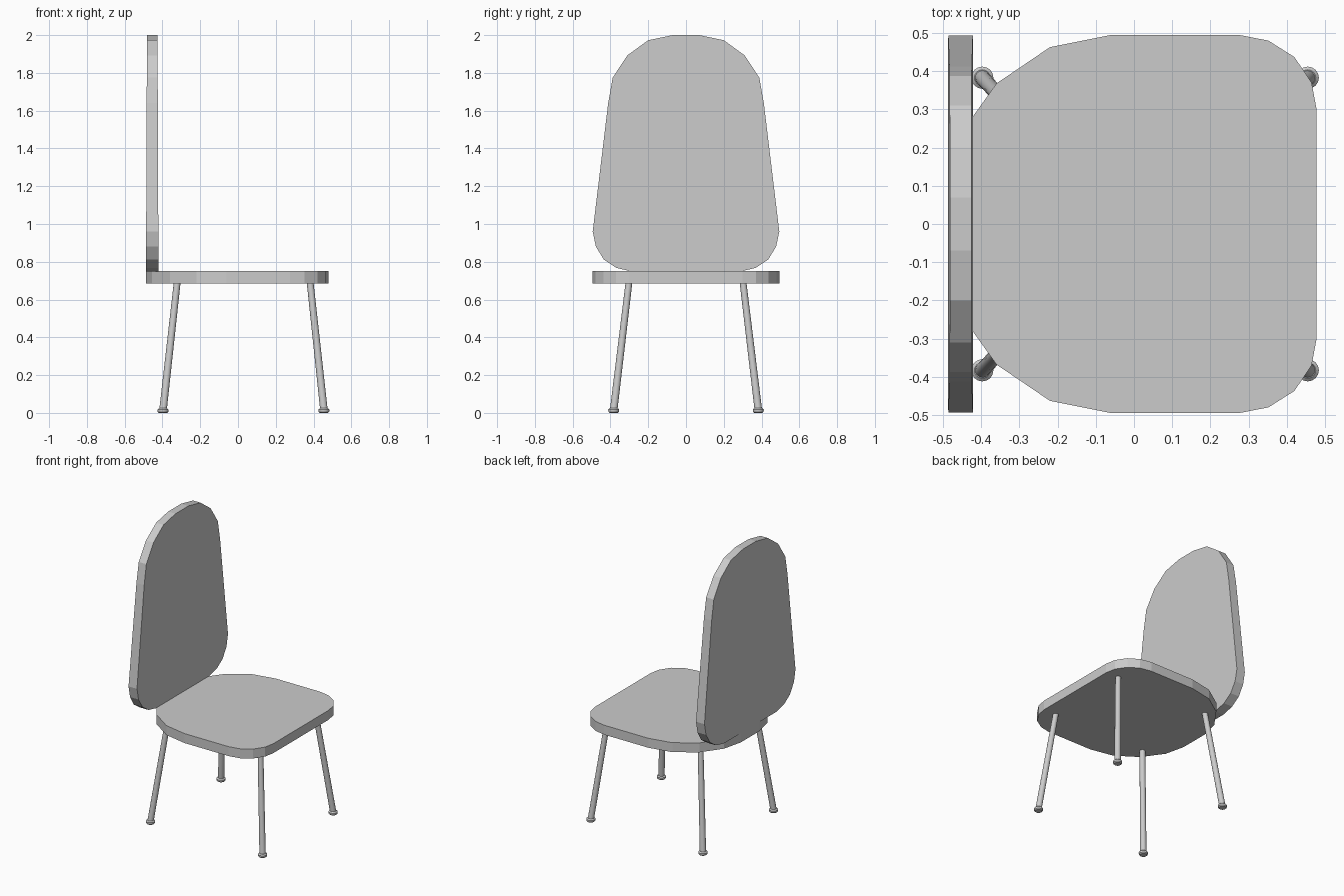
import bpy, bmesh
from mathutils import Vector

cube = bpy.data.objects.get("Cube")
if cube:
    bpy.data.objects.remove(cube, do_unlink=True)

grey = bpy.data.materials.new("plain grey")
grey.use_nodes = True
colour = (0.6, 0.6, 0.6, 1)
grey.diffuse_color = colour
grey.node_tree.nodes["Principled BSDF"].inputs["Base Color"].default_value = colour


def add_object(name, bm):
    bmesh.ops.recalc_face_normals(bm, faces=bm.faces)
    mesh = bpy.data.meshes.new(name)
    bm.to_mesh(mesh)
    bm.free()
    mesh.materials.append(grey)
    obj = bpy.data.objects.new(name, mesh)
    bpy.context.collection.objects.link(obj)
    return obj


def panel(name, half, place, offset):
    """Mirror half an outline across y and give it thickness."""
    outline = half + [(a, -y) for a, y in reversed(half)]
    bm = bmesh.new()
    face = bm.faces.new([bm.verts.new(place(a, y)) for a, y in outline])
    new = bmesh.ops.extrude_face_region(bm, geom=[face])["geom"]
    for v in new:
        if isinstance(v, bmesh.types.BMVert):
            v.co += offset(v.co)
    return add_object(name, bm)


# Seat: (x, y) outline, flat slab
seat_half = [(0.478, 0.30), (0.465, 0.37), (0.42, 0.437), (0.352, 0.48),
             (0.275, 0.495), (-0.06, 0.495), (-0.22, 0.463), (-0.36, 0.368),
             (-0.455, 0.235), (-0.487, 0.10)]
panel("seat", seat_half, lambda x, y: (x, y, 0.685),
      lambda co: Vector((0, 0, 0.065)))

# Backrest: (z, y) outline, a touch thinner towards the top
def half_depth(z):
    return 0.033 - 0.005 * (z - 0.75) / 1.25

back_half = [(2.0, 0.07), (1.973, 0.20), (1.893, 0.31), (1.775, 0.388),
             (1.64, 0.412), (0.96, 0.494), (0.88, 0.477), (0.812, 0.435),
             (0.768, 0.37), (0.748, 0.285)]
panel("backrest", back_half, lambda z, y: (-0.454 - half_depth(z), y, z),
      lambda co: Vector((2 * half_depth(co.z), 0, 0)))


# Legs: splayed round tubes standing on small rounded feet
def tube(name, rings, sides=16):
    """Join horizontal circles given as (centre, radius)."""
    bm = bmesh.new()
    loops = []
    for centre, radius in rings:
        ring = bmesh.ops.create_circle(bm, segments=sides, radius=radius)["verts"]
        bmesh.ops.translate(bm, verts=ring, vec=centre)
        loops.append(ring)
    for low, high in zip(loops, loops[1:]):
        for i in range(sides):
            j = (i + 1) % sides
            bm.faces.new((low[i], low[j], high[j], high[i]))
    bm.faces.new(loops[0])
    bm.faces.new(loops[-1])
    obj = add_object(name, bm)
    bpy.ops.object.select_all(action="DESELECT")
    obj.select_set(True)
    bpy.context.view_layer.objects.active = obj
    bpy.ops.object.shade_smooth_by_angle(angle=0.6)


for end, top_x, foot_x in (("front", 0.382, 0.455), ("back", -0.322, -0.397)):
    for side, s in (("left", 1), ("right", -1)):
        foot = Vector((foot_x, s * 0.383, 0))
        tube(f"{end}_{side}_leg",
             [(foot + Vector((0, 0, 0.015)), 0.02),
              (Vector((top_x, s * 0.302, 0.69)), 0.018)])
        tube(f"{end}_{side}_foot",
             [(foot + Vector((0, 0, z)), r) for z, r in
              ((0, 0.022), (0.006, 0.028), (0.018, 0.029), (0.025, 0.021))])
